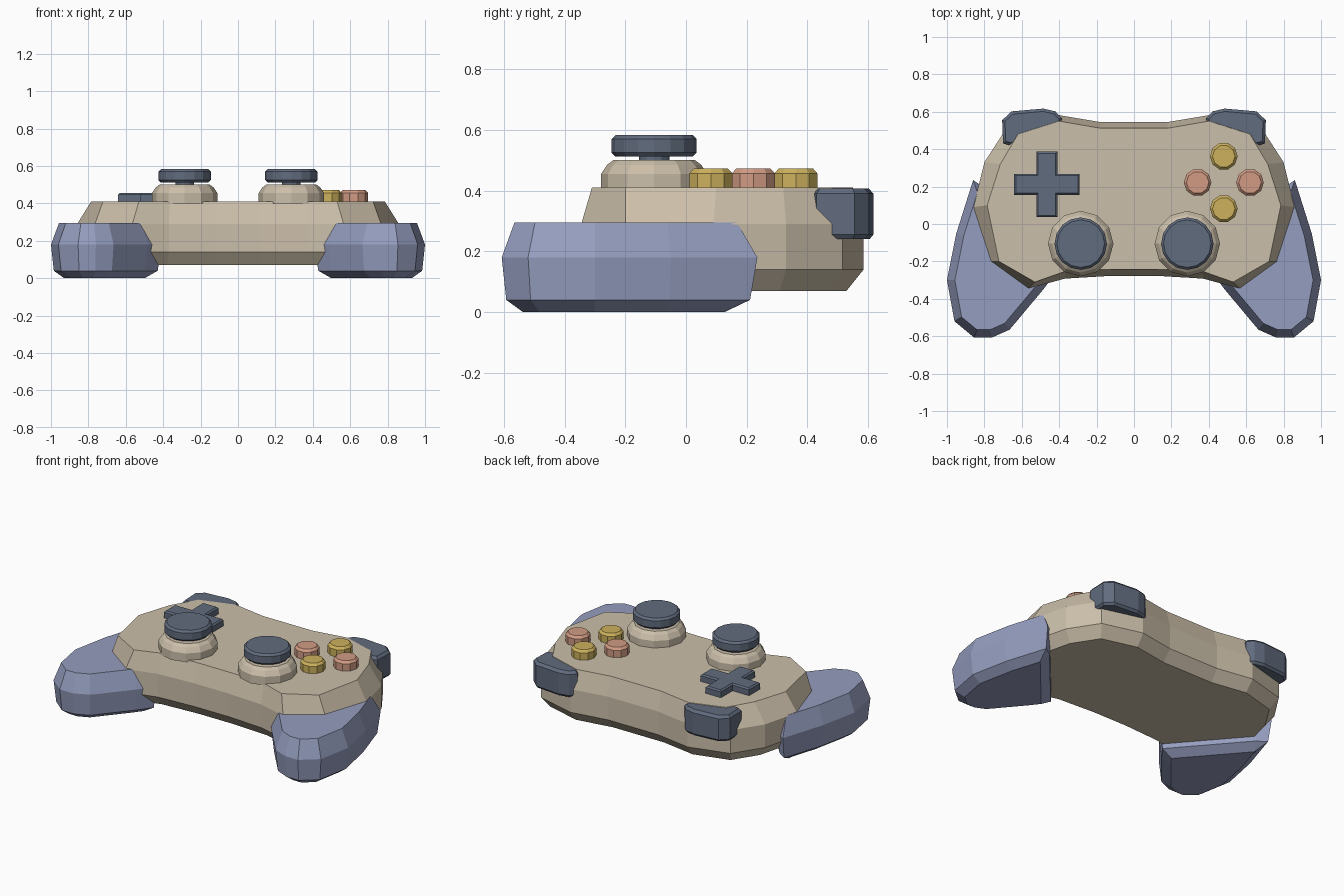
import bpy, bmesh, math
from mathutils import Vector

cube = bpy.data.objects.get("Cube")
if cube:
    bpy.data.objects.remove(cube, do_unlink=True)


def material(name, rgb):
    m = bpy.data.materials.new(name)
    m.use_nodes = True
    m.diffuse_color = (*rgb, 1)
    m.node_tree.nodes["Principled BSDF"].inputs["Base Color"].default_value = (*rgb, 1)
    return m


SAND = material("sand", (0.60, 0.52, 0.40))
BLUE = material("periwinkle", (0.30, 0.34, 0.52))
SLATE = material("slate", (0.12, 0.15, 0.21))
YELLOW = material("mustard", (0.61, 0.44, 0.11))
PINK = material("salmon", (0.64, 0.33, 0.23))


def inset(outline, d):
    """Move every corner of a counter-clockwise outline inwards by d."""
    pts = [Vector(p) for p in outline]
    result = []
    for i, p in enumerate(pts):
        a = (p - pts[i - 1]).normalized()
        b = (pts[(i + 1) % len(pts)] - p).normalized()
        na, nb = Vector((-a.y, a.x)), Vector((-b.y, b.x))
        result.append(p + (na + nb) * d / (1 + na.dot(nb)))
    return result


def loft(name, layers, mat):
    """Join stacked outlines, given as (outline, z), into a closed solid."""
    bm = bmesh.new()
    rings = [[bm.verts.new((p[0], p[1], z)) for p in pts] for pts, z in layers]
    n = len(rings[0])
    for low, high in zip(rings, rings[1:]):
        for i in range(n):
            j = (i + 1) % n
            bm.faces.new((low[i], low[j], high[j], high[i]))
    bm.faces.new(rings[0][::-1])
    bm.faces.new(rings[-1])
    bmesh.ops.recalc_face_normals(bm, faces=bm.faces)
    mesh = bpy.data.meshes.new(name)
    bm.to_mesh(mesh)
    bm.free()
    mesh.materials.append(mat)
    ob = bpy.data.objects.new(name, mesh)
    bpy.context.collection.objects.link(ob)
    return ob


def turned(name, x, y, sides, profile, mat):
    """Faceted round part from a (radius, z) profile."""
    angles = [math.tau * i / sides for i in range(sides)]
    return loft(name, [([(x + r * math.cos(a), y + r * math.sin(a)) for a in angles], z)
                       for r, z in profile], mat)


def flip(points):
    return [(-x, y) for x, y in reversed(points)]


# Body shell: wide outline with a sloped shoulder and bevelled underside
half_outer = [(0.12, -0.277), (0.37, -0.292), (0.565, -0.345), (0.765, -0.20), (0.86, 0.09),
              (0.80, 0.33), (0.68, 0.515), (0.42, 0.585), (0.18, 0.545)]
half_top = [(0.12, -0.242), (0.365, -0.252), (0.53, -0.31), (0.722, -0.20), (0.785, 0.10),
            (0.715, 0.32), (0.62, 0.48), (0.40, 0.55), (0.18, 0.512)]
outer = half_outer + flip(half_outer)
top = half_top + flip(half_top)
loft("body", [(inset(outer, 0.055), 0.07), (outer, 0.14), (outer, 0.29), (top, 0.41)], SAND)

# Grips and shoulder triggers, one of each per side
grip = [(0.41, -0.25), (0.485, -0.35), (0.665, -0.565), (0.76, -0.607), (0.855, -0.607),
        (0.96, -0.52), (1.0, -0.30), (0.95, -0.05), (0.86, 0.235), (0.78, 0.18)]
trigger = [(0.40, 0.48), (0.66, 0.42), (0.70, 0.43), (0.705, 0.555), (0.655, 0.602),
           (0.485, 0.617), (0.42, 0.602), (0.385, 0.565)]
for side, shape in (("left", lambda p: p), ("right", flip)):
    g, t = shape(grip), shape(trigger)
    loft(side + "_grip", [(inset(g, 0.07), 0), (inset(g, 0.015), 0.04), (g, 0.18),
                          (inset(g, 0.042), 0.295)], BLUE)
    loft(side + "_trigger", [(inset(t, 0.012), 0.24), (t, 0.255), (t, 0.39),
                             (inset(t, 0.015), 0.407)], SLATE)

# Thumb sticks: collar, short stem and bevelled cap
for side, x in (("left", 0.285), ("right", -0.285)):
    y = -0.105
    turned(side + "_stick_collar", x, y, 12,
           [(0.175, 0.40), (0.175, 0.455), (0.155, 0.485), (0.135, 0.50)], SAND)
    turned(side + "_stick_stem", x, y, 12, [(0.05, 0.49), (0.05, 0.52)], SLATE)
    turned(side + "_stick_cap", x, y, 16,
           [(0.127, 0.512), (0.14, 0.525), (0.14, 0.57), (0.127, 0.583)], SLATE)

# Four face buttons around a common centre
for name, dx, dy, mat in (("back", 0, 1, YELLOW), ("front", 0, -1, YELLOW),
                          ("outer", 1, 0, PINK), ("inner", -1, 0, PINK)):
    turned(name + "_button", 0.48 + 0.14 * dx, 0.222 + 0.14 * dy, 10,
           [(0.074, 0.40), (0.074, 0.457), (0.06, 0.472)], mat)

# Direction pad: a plus outline built by turning one arm
w, arm, cx, cy = 0.056, 0.175, -0.466, 0.212
plus = []
for k in range(4):
    c, s = [(1, 0), (0, 1), (-1, 0), (0, -1)][k]
    plus += [(cx + x * c - y * s, cy + x * s + y * c)
             for x, y in ((arm, -w), (arm, w), (w, w))]
loft("direction_pad", [(plus, 0.405), (plus, 0.447), (inset(plus, 0.009), 0.456)], SLATE)
